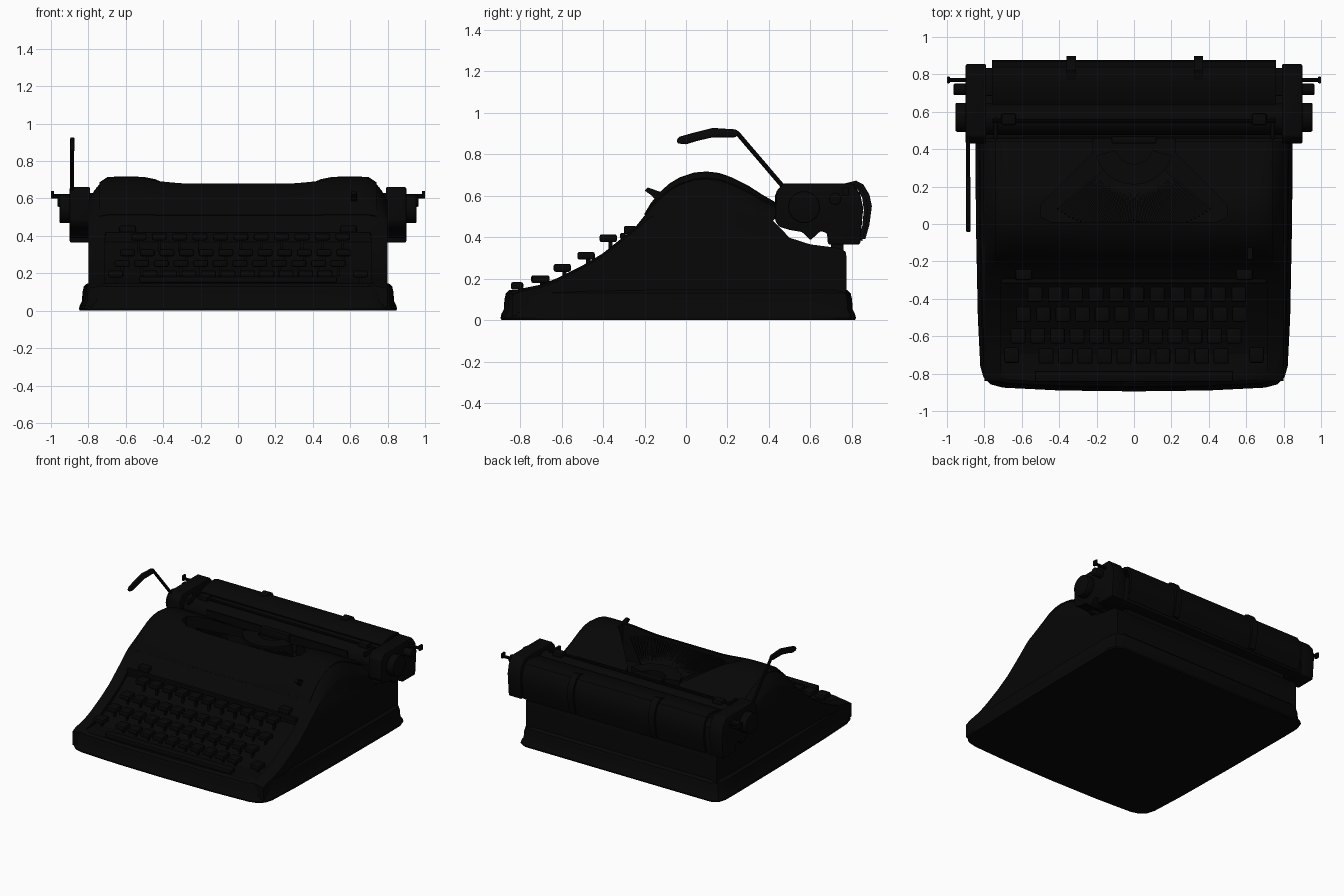
import bpy, bmesh, math
from mathutils import Vector, Matrix

cube = bpy.data.objects.get("Cube")
if cube:
    bpy.data.objects.remove(cube, do_unlink=True)

black = bpy.data.materials.new("black_enamel")
black.use_nodes = True
black.diffuse_color = (0.002, 0.002, 0.002, 1)
black.node_tree.nodes["Principled BSDF"].inputs["Base Color"].default_value = black.diffuse_color


def apply(ob, kind, **settings):
    bpy.context.view_layer.objects.active = ob
    mod = ob.modifiers.new(kind.lower(), kind)
    for key, value in settings.items():
        setattr(mod, key, value)
    bpy.ops.object.modifier_apply(modifier=mod.name)


def shade(ob):
    bpy.ops.object.select_all(action='DESELECT')
    ob.select_set(True)
    bpy.context.view_layer.objects.active = ob
    bpy.ops.object.shade_smooth_by_angle(angle=math.radians(35))


def finish(name, bm, bevel=0):
    bmesh.ops.recalc_face_normals(bm, faces=bm.faces)
    mesh = bpy.data.meshes.new(name)
    bm.to_mesh(mesh)
    bm.free()
    mesh.materials.append(black)
    ob = bpy.data.objects.new(name, mesh)
    bpy.context.collection.objects.link(ob)
    if bevel:
        apply(ob, 'BEVEL', width=bevel, segments=2, limit_method='ANGLE')
    shade(ob)
    return ob


def loft(name, rings, bevel=0, closed=True):
    bm = bmesh.new()
    rows = [[bm.verts.new(p) for p in ring] for ring in rings]
    n = len(rows[0])
    for a, b in zip(rows, rows[1:]):
        for i in range(n if closed else n - 1):
            j = (i + 1) % n
            bm.faces.new((a[i], a[j], b[j], b[i]))
    if closed:
        bm.faces.new(rows[0])
        bm.faces.new(rows[-1])
    return finish(name, bm, bevel)


def side_prism(name, pts, x0, x1, bevel=0):
    return loft(name, [[(x, y, z) for y, z in pts] for x in (x0, x1)], bevel)


def add_box(bm, centre, size, rot=None):
    m = Matrix.Translation(centre) @ (rot or Matrix()) @ Matrix.Diagonal((*size, 1))
    bmesh.ops.create_cube(bm, size=1, matrix=m)


def box(name, centre, size, bevel=0):
    bm = bmesh.new()
    add_box(bm, centre, size)
    return finish(name, bm, bevel)


def rod(name, a, b, r, sides=16, bevel=0):
    a, b = Vector(a), Vector(b)
    m = Matrix.Translation((a + b) / 2) @ (b - a).to_track_quat('Z', 'Y').to_matrix().to_4x4()
    bm = bmesh.new()
    bmesh.ops.create_cone(bm, cap_ends=True, segments=sides, radius1=r, radius2=r,
                          depth=(b - a).length, matrix=m)
    return finish(name, bm, bevel)


def smooth(t):
    t = max(0, min(1, t))
    return t * t * (3 - 2 * t)


# Top surface of the body, as a side profile with a dip in the middle of the hood
TOP = [(-.84, .14), (-.80, .158), (-.70, .178), (-.62, .21), (-.50, .27), (-.40, .33), (-.30, .41),
       (-.24, .46), (-.20, .51), (-.17, .56), (-.13, .61), (-.08, .655), (-.03, .685), (.04, .708), (.10, .713),
       (.16, .706), (.22, .685), (.30, .645), (.37, .60), (.44, .56)]


def profile_z(y):
    for (y0, z0), (y1, z1) in zip(TOP, TOP[1:]):
        if y <= y1:
            return z0 + (z1 - z0) * (y - y0) / (y1 - y0)
    return TOP[-1][1]


def top_z(x, z):
    hump = smooth((z - .45) / .25)
    x = abs(x)
    dip = .022 * (1 - smooth((x - .26) / .3))
    edge = .12 * max(0, (x - .68) / .12) ** 2
    return z - dip * hump - edge * (.12 + .88 * hump)


# Plinth
half = [(.4, -.89), (.7, -.875), (.765, -.858), (.805, -.82), (.822, -.76), (.835, -.5), (.845, 0),
        (.85, .6), (.848, .74), (.83, .795), (.78, .82)]
outline = [(0, -.895)] + half + [(-x, y) for x, y in reversed(half)]
levels = [(.995, 0), (1, .01), (.995, .03), (.982, .05), (.978, .10), (.97, .13), (.95, .145)]
loft("plinth", [[(x * s, (y + .035) * s - .035, z) for x, y in outline] for s, z in levels])

# Body shell
xs = [i * .05 for i in range(-14, 15)]
xs = [-.80, -.79, -.77, -.74] + xs + [.74, .77, .79, .80]
rear = [(.42, .48), (.50, .397), (.60, .365), (.74, .347), (.77, .33), (.775, .30), (.775, .02), (-.84, .02)]
body = loft("body", [[(x, y, top_z(x, z) - .006) for y, z in TOP] + [(x, y, z) for y, z in rear] for x in xs])

# Hood cover plate laid over the body
hood_ys = [y for y, z in TOP if y >= -.2]
hood_xs = [x for x in xs if abs(x) <= .75]
hood = loft("hood_cover", [[(x, y, top_z(x, profile_z(y)) + .004) for y in hood_ys] for x in hood_xs], closed=False)
apply(hood, 'SOLIDIFY', thickness=.02, offset=-1 if hood.data.polygons[0].normal.z > 0 else 1)


# Keyboard well and type basket openings
def cut(cutter, targets):
    for ob in targets:
        apply(ob, 'BOOLEAN', object=cutter, operation='DIFFERENCE', solver='EXACT')
        shade(ob)
    bpy.data.objects.remove(cutter, do_unlink=True)


well_ys = [-.83, -.7, -.62, -.5, -.4, -.31]
well = [(y, max(.13, profile_z(y) - .035)) for y in well_ys] + [(-.31, .7), (-.83, .7)]
cut(side_prism("well_cutter", well, -.71, .71), [body])
fan = [(-.22, .55), (-.22, .38), (-.50, .10), (-.50, .04), (-.44, .01),
       (.44, .01), (.50, .04), (.50, .10), (.22, .38), (.22, .55)]
cut(loft("basket_cutter", [[(x, y, z) for x, y in fan] for z in (.43, 1)]), [body, hood])

# Type bars fanned around the segment
bm = bmesh.new()
for i in range(41):
    a = math.radians(-50 + 100 * i / 40)
    d = Vector((math.sin(a), -math.cos(a), 0))
    p = Vector((0, .42, .56)) + d * .20
    q = Vector((0, .42, .65)) + d * (.40 + .17 * abs(math.sin(a)))
    rot = (q - p).to_track_quat('Y', 'Z').to_matrix().to_4x4()
    add_box(bm, (p + q) / 2, (.011, (q - p).length, .02), rot)
finish("type_bars", bm)
arc = [math.radians(-75 + 15 * i) for i in range(11)]
ring = [(math.sin(a) * .21, .42 - math.cos(a) * .21) for a in arc]
ring += [(math.sin(a) * .10, .42 - math.cos(a) * .10) for a in reversed(arc)]
loft("type_segment", [[(x, y, z) for x, y in ring] for z in (.43, .59)])
box("type_guide", (0, .45, .58), (.24, .04, .06), .008)

# Keys with stems
rows = [(-.375, .395, -.53, .109, 11), (-.482, .31, -.59, .105, 12),
        (-.597, .252, -.62, .105, 12), (-.705, .197, -.47, .104, 10)]
caps, stems = bmesh.new(), bmesh.new()


def key(x, y, z):
    add_box(caps, (x, y, z), (.08, .084, .038))
    add_box(stems, (x, y + .01, z - .045), (.014, .02, .08))


for y, z, start, step, count in rows:
    for i in range(count):
        key(start + step * i, y, z)
for x in (-.655, .655):
    key(x, -.70, .197)
finish("key_caps", caps, .01)
finish("key_stems", stems)
box("space_bar", (0, -.815, .165), (1.06, .06, .036), .01)
box("keyboard_rail", (0, -.305, .405), (1.42, .025, .03), .006)

# Controls on the hood front
for x in (-.59, .59):
    box("margin_key", (x, -.27, .435), (.09, .06, .04), .01)
tab = [(-.20, .625), (-.185, .64), (-.10, .61), (-.14, .57), (-.165, .60)]
side_prism("ribbon_lever", tab, .605, .635, .004)

# Carriage end blocks, knobs and small levers
plate = [(.43, .48), (.435, .62), (.47, .66), (.80, .66), (.84, .61), (.855, .54), (.84, .365), (.685, .365),
         (.68, .42), (.65, .43), (.60, .385), (.56, .425), (.50, .435), (.45, .45)]
for s, side in ((-1, "right"), (1, "left")):
    side_prism(side + "_carriage_end", plate, s * .79, s * .90, .008)
    rod(side + "_platen_knob", (s * .89, .57, .545), (s * .955, .57, .545), .077, 28, .008)
    rod(side + "_release_knob", (s * .89, .72, .585), (s * .965, .72, .585), .03, 16, .006)
    rod(side + "_release_arm", (s * .89, .77, .612), (s * .988, .77, .612), .011, 10)
    box(side + "_release_tip", (s * .992, .77, .62), (.016, .035, .04), .004)
    box(side + "_bail_roller", (s * .67, .56, .635), (.08, .06, .04), .01)
    box(side + "_bail_arm", (s * .74, .51, .62), (.02, .12, .04), .006)

# Platen, rails and carriage bed
rod("platen", (-.80, .56, .545), (.80, .56, .545), .085, 32)
rod("paper_bail", (-.76, .55, .638), (.76, .55, .638), .009, 10)
box("front_rail", (0, .475, .50), (1.60, .035, .05), .006)
box("scale_bar", (0, .465, .56), (1.18, .012, .08))
box("carriage_bed", (0, .76, .47), (1.60, .15, .20), .01)
box("under_rail", (0, .73, .365), (1.40, .06, .06))

# Curved paper table with two clips behind it
table = [(.64, .625), (.68, .645), (.74, .655), (.80, .658), (.84, .645), (.868, .60), (.878, .53), (.868, .45), (.85, .38)]
inner = [(.835, .39), (.85, .45), (.858, .53), (.85, .59), (.83, .628), (.80, .64), (.74, .638), (.68, .628), (.645, .61)]
side_prism("paper_table", table + inner, -.76, .76)
clip = [(.77, .66), (.82, .673), (.855, .655), (.885, .605), (.897, .55), (.885, .46), (.865, .39),
        (.85, .39), (.868, .46), (.875, .55), (.865, .60), (.84, .64), (.77, .64)]
for x in (-.335, .345):
    side_prism("paper_clip", clip, x - .025, x + .025)

# Carriage return lever
rod("return_lever_arm", (-.887, .48, .63), (-.887, .245, .905), .011, 10)
handle = [(.26, .905), (.24, .92), (.13, .927), (.04, .905), (-.03, .885), (-.045, .87), (-.04, .852),
          (0, .848), (.06, .866), (.13, .882), (.24, .882)]
side_prism("return_lever_handle", handle, -.897, -.875, .006)
